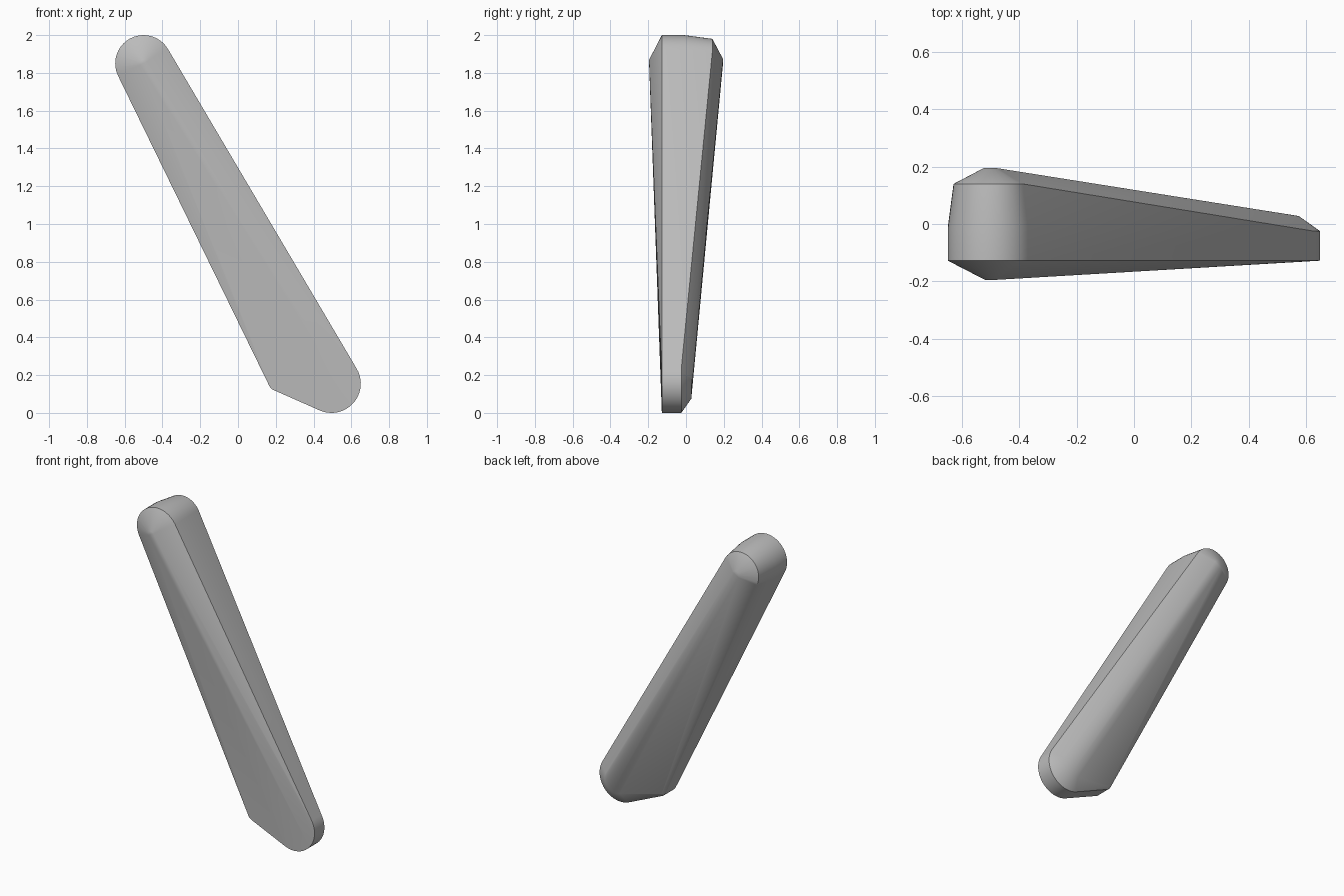
import bpy, bmesh
from math import radians, cos, sin

if "Cube" in bpy.data.objects:
    bpy.data.objects.remove(bpy.data.objects["Cube"], do_unlink=True)

# Plain grey material
grey = bpy.data.materials.new("plain grey")
grey.use_nodes = True
color = (0.5, 0.5, 0.5, 1)
grey.diffuse_color = color
grey.node_tree.nodes["Principled BSDF"].inputs["Base Color"].default_value = color

# Rounded corners of the slanted bar: centre x, centre z, start and end angle
TOP = (-0.5, 1.85, 30.5, 206)
HEEL = (0.21, 0.166, 206, 248)
FOOT = (0.495, 0.155, 248, 390.5)


def arc(bm, corner, radius, y, steps=20):
    x, z, start, end = corner
    for i in range(steps + 1):
        a = radians(start + (end - start) * i / steps)
        bm.verts.new((x + radius * cos(a), y, z + radius * sin(a)))


# Each arc: corner, radius, depth
sections = [
    # front peak and front rim
    (TOP, 0.02, -0.195), (TOP, 0.15, -0.128),
    (HEEL, 0.05, -0.128), (FOOT, 0.155, -0.128),
    # end of the straight wall, then the back rim
    (TOP, 0.15, -0.01), (TOP, 0.13, 0.14),
    (HEEL, 0.05, -0.025), (FOOT, 0.155, -0.025),
    # raised back panel
    (TOP, 0.025, 0.195), (HEEL, 0.035, -0.01), (FOOT, 0.08, 0.028),
]

bm = bmesh.new()
for corner, radius, y in sections:
    arc(bm, corner, radius, y)
hull = bmesh.ops.convex_hull(bm, input=bm.verts)
inside = {g for g in hull["geom_interior"] if isinstance(g, bmesh.types.BMVert)}
bmesh.ops.delete(bm, geom=list(inside), context='VERTS')
bmesh.ops.dissolve_limit(bm, angle_limit=radians(0.5), verts=bm.verts, edges=bm.edges)
bmesh.ops.recalc_face_normals(bm, faces=bm.faces)

mesh = bpy.data.meshes.new("tapered_bar")
bm.to_mesh(mesh)
bm.free()
mesh.materials.append(grey)
bar = bpy.data.objects.new("tapered_bar", mesh)
bpy.context.collection.objects.link(bar)

# Smooth rounds, sharp rims
bpy.ops.object.select_all(action='DESELECT')
bar.select_set(True)
bpy.context.view_layer.objects.active = bar
bpy.ops.object.shade_smooth_by_angle(angle=radians(32))
